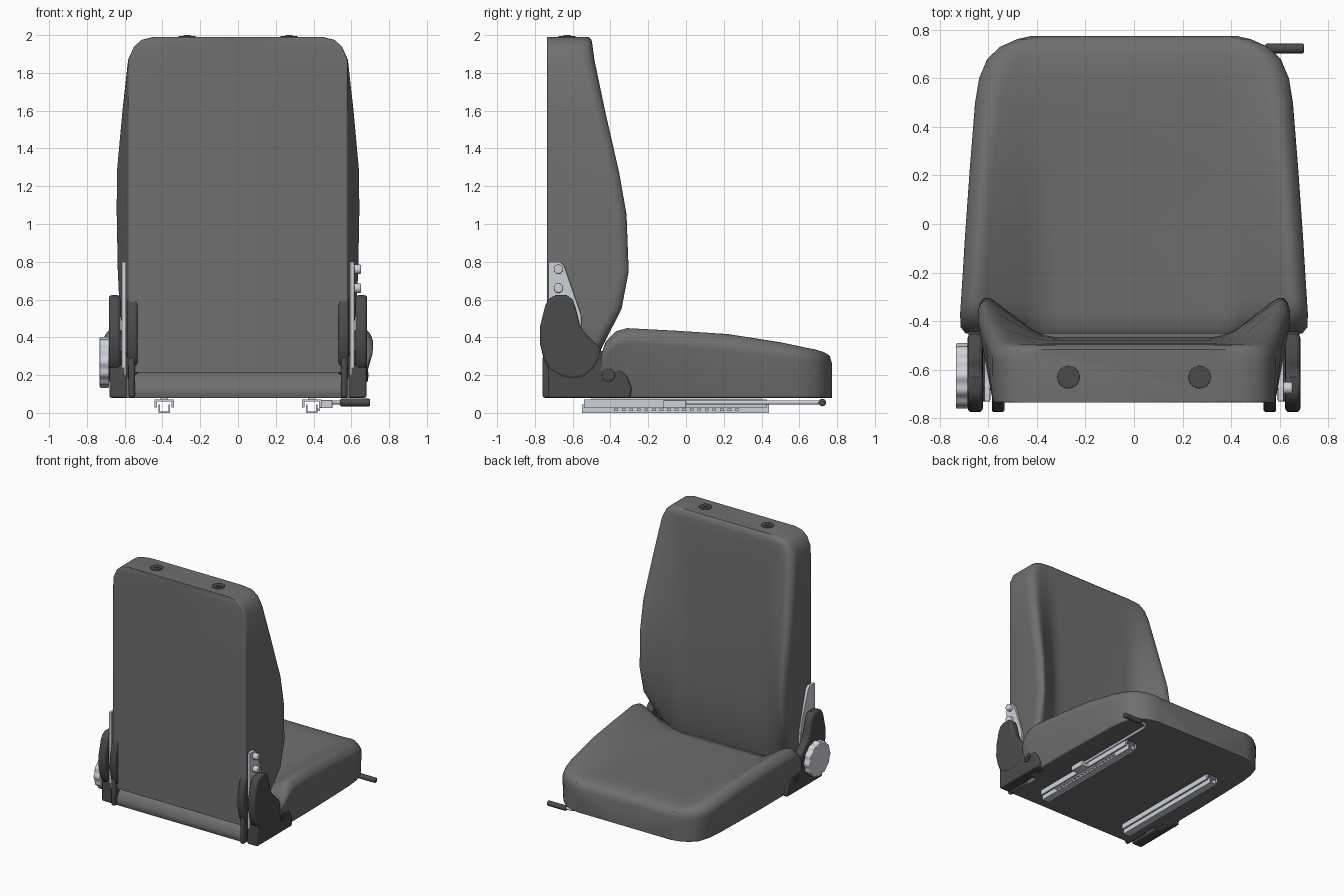
import bpy, bmesh, math
from mathutils import Vector

if "Cube" in bpy.data.objects:
    bpy.data.objects.remove(bpy.data.objects["Cube"])


def material(name, c):
    m = bpy.data.materials.new(name)
    m.diffuse_color = (c[0], c[1], c[2], 1)
    m.use_nodes = True
    m.node_tree.nodes["Principled BSDF"].inputs["Base Color"].default_value = m.diffuse_color
    return m


FABRIC = material("fabric", (.16, .16, .16))
PLASTIC = material("plastic", (.07, .07, .07))
METAL = material("metal", (.62, .64, .7))


def finish(bm, name, mat, bevel=0, angle=35):
    bmesh.ops.recalc_face_normals(bm, faces=bm.faces)
    me = bpy.data.meshes.new(name)
    bm.to_mesh(me)
    bm.free()
    ob = bpy.data.objects.new(name, me)
    bpy.context.collection.objects.link(ob)
    me.materials.append(mat)
    bpy.ops.object.select_all(action='DESELECT')
    ob.select_set(True)
    bpy.context.view_layer.objects.active = ob
    bpy.ops.object.shade_smooth_by_angle(angle=math.radians(angle))
    if bevel:
        mod = ob.modifiers.new("rounding", 'BEVEL')
        mod.width, mod.segments = bevel, 3
        mod.limit_method, mod.angle_limit = 'ANGLE', math.radians(40)
    return ob


def fillet(pts, n=6):
    """Open polyline of (u, v, r): corners with r > 0 are rounded."""
    out = []
    for i, (u, v, r) in enumerate(pts):
        p = Vector((u, v))
        if r == 0:
            out.append(p)
            continue
        a, b = Vector(pts[i - 1][:2]) - p, Vector(pts[i + 1][:2]) - p
        a = p + a.normalized() * min(r, a.length * .48)
        b = p + b.normalized() * min(r, b.length * .48)
        for k in range(n):
            t = k / (n - 1)
            out.append(a * (1 - t) ** 2 + p * 2 * t * (1 - t) + b * t * t)
    return out


def loft(name, sections, place):
    """Skin mirrored half sections; place(s, u, v) gives the 3D point."""
    bm = bmesh.new()
    rings = []
    for s, half in sections:
        h = fillet(half)
        full = h + [Vector((-p.x, p.y)) for p in reversed(h[1:-1])]
        rings.append([bm.verts.new(place(s, p.x, p.y)) for p in full])
    for a, b in zip(rings, rings[1:]):
        for i in range(len(a)):
            j = (i + 1) % len(a)
            bm.faces.new((a[i], a[j], b[j], b[i]))
    bm.faces.new(rings[0])
    bm.faces.new(rings[-1])
    return finish(bm, name, FABRIC, angle=42)


def prism(name, pts, lo, hi, axis, mat, bevel=0):
    """Extrude an outline along an axis: x uses (y,z), y uses (x,z), z uses (x,y)."""
    put = {'x': lambda p, t: (t, p[0], p[1]), 'y': lambda p, t: (p[0], t, p[1]),
           'z': lambda p, t: (p[0], p[1], t)}[axis]
    bm = bmesh.new()
    a = [bm.verts.new(put(p, lo)) for p in pts]
    b = [bm.verts.new(put(p, hi)) for p in pts]
    for i in range(len(a)):
        j = (i + 1) % len(a)
        bm.faces.new((a[i], a[j], b[j], b[i]))
    bm.faces.new(a)
    bm.faces.new(b)
    return finish(bm, name, mat, bevel)


def circle(u, v, r, n=24, wave=0, lobes=10):
    return [(u + r * (1 + wave * math.cos(lobes * t)) * math.cos(t),
             v + r * (1 + wave * math.cos(lobes * t)) * math.sin(t))
            for t in (2 * math.pi * i / n for i in range(n))]


def rect(u0, u1, v0, v1):
    return [(u0, v0), (u1, v0), (u1, v1), (u0, v1)]


# Backrest: z, back half width, side width, side y, crest x, crest y, centre y
back = [(.215, .55, .57, -.56, .52, -.50, -.52), (.34, .57, .60, -.48, .54, -.44, -.49),
        (.55, .58, .63, -.37, .60, -.33, -.47), (.75, .58, .64, -.33, .605, -.292, -.465),
        (1.05, .58, .646, -.35, .61, -.302, -.465), (1.27, .58, .646, -.385, .605, -.342, -.47),
        (1.6, .58, .615, -.465, .575, -.42, -.48), (1.87, .58, .582, -.525, .545, -.483, -.49),
        (1.94, .55, .55, -.535, .52, -.495, -.494), (1.975, .51, .51, -.54, .48, -.503, -.50),
        (1.99, .45, .45, -.55, .42, -.52, -.516)]
loft("backrest", [(z, [(0, -.735, 0), (wb, -.735, .012), (wo, ye, .03), (wc, yc, .05),
                       (.38, ym, .07), (0, ym, 0)])
                  for z, wb, wo, ye, wc, yc, ym in back], lambda s, u, v: (u, v, s))

# Seat cushion: y, bottom half width, side width, side z, crest x, crest z, dip x, centre z
seat = [(-.45, .635, .70, .29, .65, .315, .36, .255), (-.425, .645, .72, .34, .66, .388, .37, .27),
        (-.37, .645, .722, .385, .66, .448, .37, .275), (-.31, .645, .717, .40, .66, .464, .37, .28),
        (-.05, .645, .70, .385, .64, .45, .375, .29), (.22, .64, .68, .36, .625, .432, .39, .31),
        (.5, .632, .657, .325, .60, .384, .40, .325), (.6, .62, .64, .31, .58, .36, .42, .33),
        (.68, .595, .605, .30, .55, .341, .42, .328), (.73, .545, .55, .29, .50, .325, .42, .318),
        (.76, .48, .482, .265, .45, .306, .40, .30), (.774, .42, .42, .235, .40, .26, .36, .26)]
loft("seat_cushion", [(y, [(0, .08, 0), (wb, .08, .012), (wt, ze, .035), (wc, zc, .055),
                           (xm, zm, .08), (0, zm, 0)])
                      for y, wb, wt, ze, wc, zc, xm, zm in seat], lambda s, u, v: (u, s, v))

# Rounded roll joining seat and backrest at the rear
roll = [(-.40, .08), (-.725, .08)] + [(-.615 - .12 * math.cos(t), .105 + .12 * math.sin(t))
                                      for t in (math.pi / 20 * i for i in range(11))] + [(-.40, .225)]
prism("rear_roll", roll, -.56, .56, 'x', FABRIC)

# Headrest sockets on the top edge
for i, x in enumerate((-.27, .27)):
    prism(f"headrest_socket_{i}", circle(x, -.63, .046), 1.98, 1.996, 'z', PLASTIC, .003)
    prism(f"headrest_socket_core_{i}", circle(x, -.63, .018, 16), 1.99, 2.0, 'z', PLASTIC)

# Recliner hinges, rails: one set per side
cover = [(-.745, .57), (-.725, .605), (-.69, .623), (-.63, .623), (-.60, .60), (-.582, .55),
         (-.565, .48), (-.545, .435), (-.45, .34), (-.455, .29), (-.49, .23), (-.54, .19),
         (-.60, .178), (-.66, .19), (-.725, .23), (-.755, .29), (-.774, .37), (-.772, .46)]
base = [(-.73, .08), (-.295, .08), (-.288, .13), (-.31, .19), (-.45, .33), (-.60, .30), (-.73, .25)]
arm = [(-.73, .20), (-.73, .80), (-.665, .80), (-.645, .78), (-.555, .52), (-.55, .40), (-.60, .20)]
for side, s in (("left", -1), ("right", 1)):
    prism(side + "_outer_hinge_cover", cover, s * .622, s * .684, 'x', PLASTIC, .016)
    prism(side + "_inner_hinge_cover", cover, s * .532, s * .585, 'x', PLASTIC, .012)
    prism(side + "_inner_hinge_foot", rect(-.76, -.55, .08, .30), s * .545, s * .58, 'x', PLASTIC, .015)
    prism(side + "_hinge_base", base, s * .59, s * .68, 'x', PLASTIC, .01)
    prism(side + "_recliner_arm", arm, s * .592, s * .616, 'x', METAL, .003)
    prism(side + "_pivot_ring", circle(-.41, .20, .034), s * .66, s * .688, 'x', PLASTIC, .003)
    prism(side + "_pivot_bolt", circle(-.41, .20, .016, 6), s * .66, s * .692, 'x', PLASTIC)

    # Slide rail: lower channel, upper channel and row of locking teeth
    c = s * .39
    lower = [(-.03, .045), (-.03, 0), (.03, 0), (.03, .045), (.022, .045), (.022, .008),
             (-.022, .008), (-.022, .045)]
    upper = [(-.052, .028), (-.052, .07), (.052, .07), (.052, .028), (.038, .028), (.038, .06),
             (-.038, .06), (-.038, .028)]
    prism(side + "_lower_rail", [(c + u, v) for u, v in lower], -.55, .44, 'y', METAL)
    prism(side + "_upper_rail", [(c + u, v) for u, v in upper], -.54, .43, 'y', METAL)
    prism(side + "_rail_mount", rect(c - .02, c + .02, .06, .085), -.5, .4, 'y', METAL)
    for k in range(17 if s > 0 else 0):
        y = -.38 + k * .04
        prism(f"{side}_rail_tooth_{k}", rect(c + .028, c + .044, .01, .022), y, y + .02, 'y', METAL)

# Bolts on the right recliner arm
for i, z in enumerate((.66, .76)):
    prism(f"arm_bolt_{i}", circle(-.675, z, .025), .61, .652, 'x', METAL, .008)

# Recliner knob with scalloped rim
prism("recliner_knob", circle(-.625, .268, .131, 120, .03, 12), -.732, -.682, 'x', METAL, .006)
prism("knob_shaft", circle(-.625, .268, .06), -.69, -.62, 'x', METAL)

# Slide latch, release rod and grip
prism("slide_latch", rect(.43, .50, .025, .068), -.12, 0, 'y', METAL, .004)
cu = bpy.data.curves.new("release_rod", 'CURVE')
cu.dimensions, cu.bevel_depth, cu.bevel_resolution, cu.use_fill_caps = '3D', .011, 3, True
path = [(.47, -.1, .055), (.47, .66, .055), (.477, .695, .055), (.495, .715, .055), (.57, .72, .055)]
sp = cu.splines.new('POLY')
sp.points.add(len(path) - 1)
for p, co in zip(sp.points, path):
    p.co = (*co, 1)
cu.materials.append(METAL)
bpy.context.collection.objects.link(bpy.data.objects.new("release_rod", cu))
prism("release_grip", circle(.722, .055, .02, 16), .54, .70, 'x', PLASTIC, .007)
